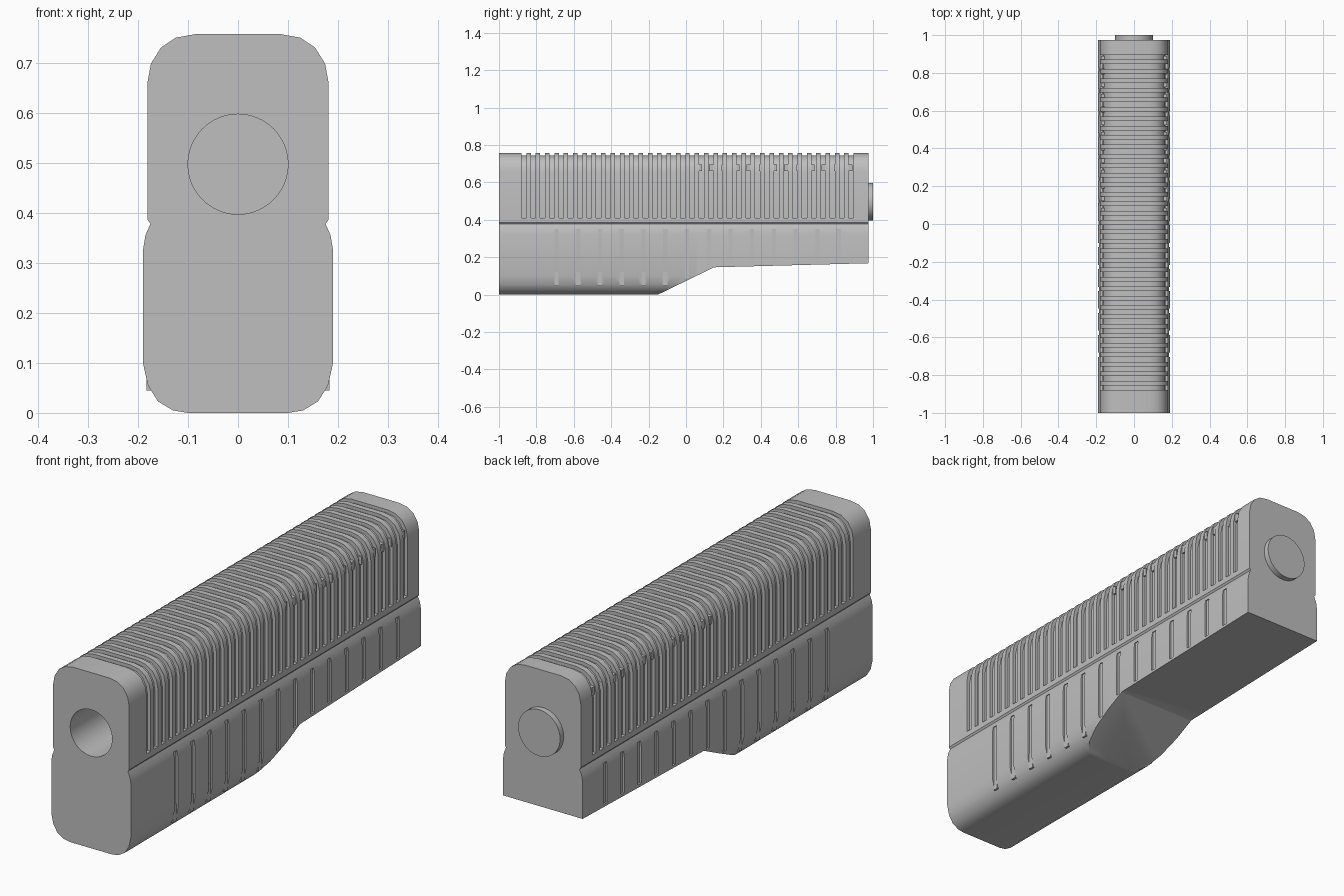
import bpy, bmesh, math
from mathutils import Matrix

if "Cube" in bpy.data.objects:
    bpy.data.objects.remove(bpy.data.objects["Cube"])

grey = bpy.data.materials.new("mid grey")
grey.use_nodes = True
grey.diffuse_color = (0.52, 0.52, 0.52, 1)
grey.node_tree.nodes["Principled BSDF"].inputs["Base Color"].default_value = (0.52, 0.52, 0.52, 1)


def finish(name, bm):
    bmesh.ops.recalc_face_normals(bm, faces=bm.faces)
    mesh = bpy.data.meshes.new(name)
    bm.to_mesh(mesh)
    bm.free()
    mesh.materials.append(grey)
    ob = bpy.data.objects.new(name, mesh)
    bpy.context.collection.objects.link(ob)
    return ob


def add_box(bm, x0, x1, y0, y1, z0, z1):
    centre = Matrix.Translation(((x0 + x1) / 2, (y0 + y1) / 2, (z0 + z1) / 2))
    bmesh.ops.create_cube(bm, size=1, matrix=centre @ Matrix.Diagonal((x1 - x0, y1 - y0, z1 - z0, 1)))


def cylinder(name, radius, y0, y1, z):
    bm = bmesh.new()
    place = Matrix.Translation((0, (y0 + y1) / 2, z)) @ Matrix.Rotation(math.pi / 2, 4, "X")
    bmesh.ops.create_cone(bm, cap_ends=True, segments=48, radius1=radius, radius2=radius,
                          depth=y1 - y0, matrix=place)
    return finish(name, bm)


def shade(ob):
    bpy.ops.object.select_all(action="DESELECT")
    ob.select_set(True)
    bpy.context.view_layer.objects.active = ob
    bpy.ops.object.shade_smooth_by_angle(angle=math.radians(32))


def cut(ob, cutter):
    mod = ob.modifiers.new("cut", "BOOLEAN")
    mod.operation = "DIFFERENCE"
    mod.solver = "EXACT"
    mod.object = cutter
    bpy.context.view_layer.objects.active = ob
    bpy.ops.object.modifier_apply(modifier=mod.name)
    bpy.data.objects.remove(cutter)


# Half outline of the lower grip and the upper cover, from bottom to top
LOWER = [(0.10, 0), (0.13, 0.005), (0.16, 0.023), (0.18, 0.055), (0.19, 0.1),
         (0.19, 0.325), (0.185, 0.355), (0.175, 0.378), (0.181, 0.386)]
UPPER = [(0.181, 0.66), (0.174, 0.698), (0.154, 0.73), (0.124, 0.75), (0.085, 0.757)]
LEDGE = 0.41
DEPTH = 0.014


def section(grooved):
    d = DEPTH if grooved else 0
    half = LOWER + [(0.181, LEDGE), (0.181 - d, LEDGE)]
    half += [(x * (1 - d / 0.181), z - d * (z - LEDGE) / 0.347) for x, z in UPPER]
    return half + [(-x, z) for x, z in reversed(half)]


# Body: sections lofted along y, stepping in at every groove
PITCH, WIDTH, FIRST, COUNT = 0.05, 0.026, -0.88, 36
BACK = 0.975
steps = [(-1, False)]
for i in range(COUNT):
    a = FIRST + i * PITCH
    steps += [(a, False), (a, True), (a + WIDTH, True), (a + WIDTH, False)]
steps.append((BACK, False))

bm = bmesh.new()
rings = [[bm.verts.new((x, y, z)) for x, z in section(g)] for y, g in steps]
for r0, r1 in zip(rings, rings[1:]):
    n = len(r0)
    for k in range(n):
        bm.faces.new((r0[k], r0[(k + 1) % n], r1[(k + 1) % n], r1[k]))
bm.faces.new(rings[0])
bm.faces.new(rings[-1])
bmesh.ops.remove_doubles(bm, verts=bm.verts, dist=0.0002)
body = finish("body", bm)

# Underside relief behind the deep front part
bm = bmesh.new()
relief = [(-0.25, -0.05), (-0.15, 0), (0.15, 0.146), (1.1, 0.171), (1.1, -0.05)]
face = bm.faces.new([bm.verts.new((-0.3, y, z)) for y, z in relief])
ext = bmesh.ops.extrude_face_region(bm, geom=[face])
bmesh.ops.translate(bm, vec=(0.6, 0, 0), verts=[v for v in ext["geom"] if isinstance(v, bmesh.types.BMVert)])
cut(body, finish("relief_cutter", bm))

# Bore in the front
cut(body, cylinder("bore_cutter", 0.1, -1.1, 0.9, 0.497))

# Side slots in the lower grip, with floor strips that stand clear of the round edge
slots, strips = bmesh.new(), bmesh.new()
for i in range(14):
    y = -0.692 + i * 0.1162
    under = 0 if y < -0.15 else (y + 0.15) * 0.487 if y < 0.15 else 0.146 + (y - 0.15) * 0.026
    low = max(0.045, under + 0.012)
    for s in (-1, 1):
        add_box(slots, *sorted((s * 0.182, s * 0.25)), y - 0.011, y + 0.011, low, 0.35)
        if low < 0.09:
            add_box(strips, *sorted((s * 0.165, s * 0.1825)), y - 0.011, y + 0.011, low, 0.12)
cut(body, finish("slot_cutter", slots))
slot_floors = finish("slot_floors", strips)

# Small bridges across the rear cover grooves
bm = bmesh.new()
for i in range(13):
    y = 0.07 + i * 0.067
    for s in (-1, 1):
        add_box(bm, *sorted((s * 0.15, s * 0.174)), y - 0.015, y + 0.015, 0.66, 0.695)
bridges = finish("groove_bridges", bm)

# Round plug at the back
plug = cylinder("rear_plug", 0.1, 0.95, 1.0, 0.497)

for ob in (body, slot_floors, bridges, plug):
    shade(ob)
